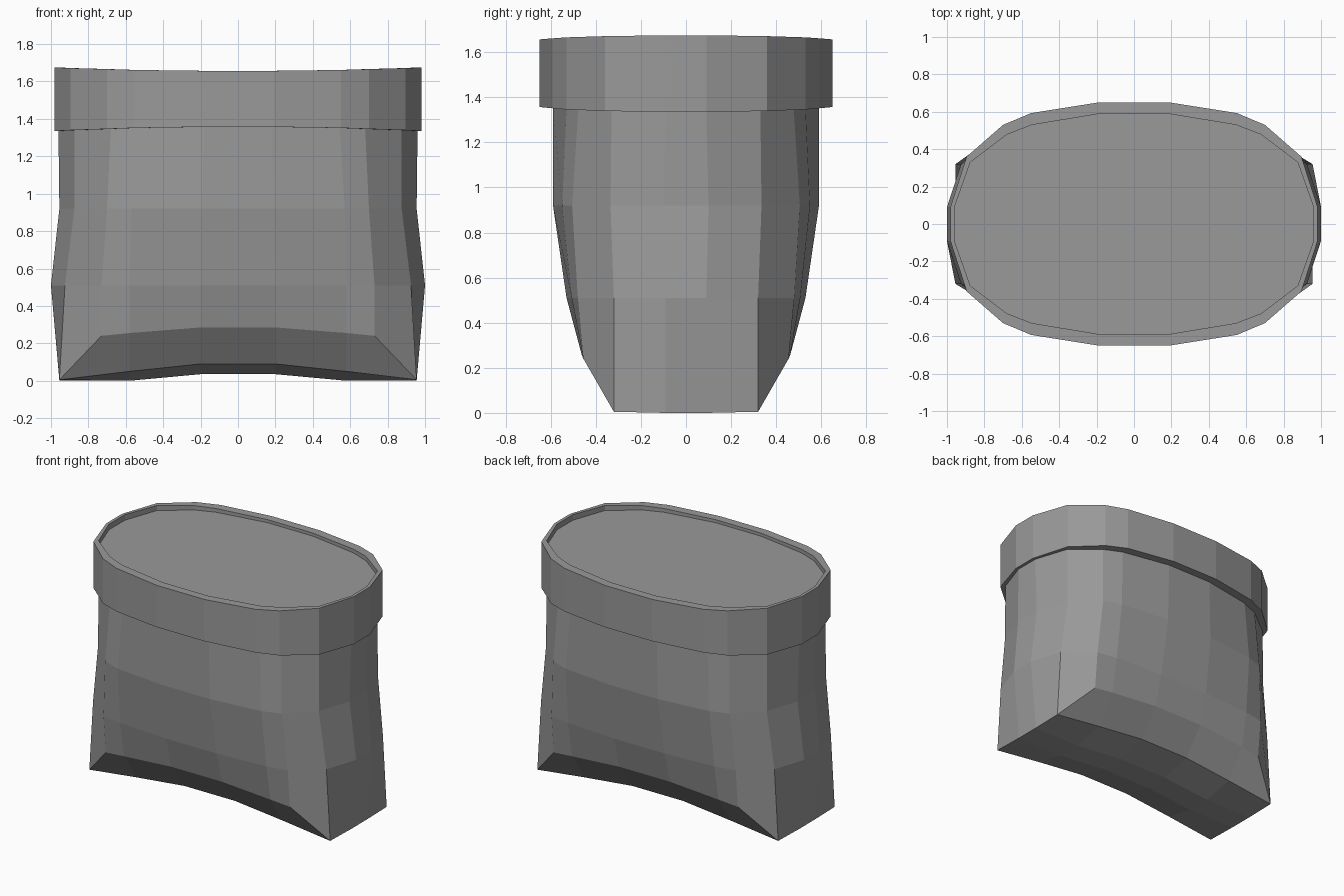
import bpy, bmesh

if "Cube" in bpy.data.objects:
    bpy.data.objects.remove(bpy.data.objects["Cube"])

# dark grey shared by both parts
grey = bpy.data.materials.new("dark_grey")
grey.diffuse_color = (.32, .32, .32, 1)
grey.use_nodes = True
grey.node_tree.nodes["Principled BSDF"].inputs["Base Color"].default_value = grey.diffuse_color


def make_part(name, quarter_faces):
    """Mirror faces of the +x/+y quarter across x and y, weld, flat shade."""
    bm = bmesh.new()
    for sx, sy in ((1, 1), (-1, 1), (-1, -1), (1, -1)):
        for face in quarter_faces:
            pts = [(x * sx, y * sy, z) for x, y, z in face]
            if sx * sy < 0:
                pts.reverse()
            bm.faces.new([bm.verts.new(p) for p in pts])
    bmesh.ops.remove_doubles(bm, verts=bm.verts[:], dist=0.0005)
    bmesh.ops.recalc_face_normals(bm, faces=bm.faces[:])
    me = bpy.data.meshes.new(name)
    bm.to_mesh(me)
    bm.free()
    me.materials.append(grey)
    ob = bpy.data.objects.new(name, me)
    bpy.context.collection.objects.link(ob)
    return ob


def full(row):
    """Extend a quarter row (x end first) onto both mirror planes."""
    (x0, y0, z0), (x1, y1, z1) = row[0], row[-1]
    return [(x0, 0, z0)] + list(row) + [(0, y1, z1)]


def strips(rows):
    return [(a[i], a[i + 1], b[i + 1], b[i])
            for a, b in zip(rows, rows[1:]) for i in range(len(a) - 1)]


def ring(outline, z, sag=0.0):
    """Ring at height z whose long sides are offset by sag."""
    f = (0, 0.2, 0.5, 0.75, 1)
    return full([(x, y, z + sag * k) for (x, y), k in zip(outline, f)])


# quarter outlines, from the narrow end round to the long side
outer = [(.982, .09), (.895, .36), (.70, .53), (.55, .593), (.19, .65)]
inner = [(.96, .09), (.875, .33), (.68, .478), (.545, .53), (.18, .59)]
waist = [(.955, .10), (.875, .335), (.70, .505), (.57, .55), (.19, .59)]
hip = [(1.0, .09), (.925, .32), (.73, .48), (.58, .507), (.20, .53)]

# body walls down to the slanted lower edge
lower = full([(.955, .09, 0), (.955, .32, .005), (.73, .455, .24),
              (.58, .462, .255), (.20, .47, .285)])
faces = strips([ring(inner, 1.335, .022), ring(waist, .92),
                ring(hip, .51), lower])

# bevelled long sides underneath and the arched bottom
a0, a, b, c, d, e, e0 = lower
fd, fe, f0 = (.58, .32, .05), (.20, .32, .09), (0, .32, .09)
g = [(.58, .09, 0), (.20, .09, .035), (0, .09, .035)]
h = [(x, 0, z) for x, y, z in g]
faces += [(c, b, fd, d), (d, fd, fe, e), (e, fe, f0, e0)]
faces += strips([[b, fd, fe, f0], [a] + g, [a0] + h])
make_part("body", faces)

# collar band with a shallow recessed lid
lid = ring(inner, 1.635)
band = strips([ring(inner, 1.335, .022), ring(outer, 1.335, .022),
               ring(outer, 1.675, -.018), ring(inner, 1.675, -.018), lid])
band.append(tuple(lid) + ((0, 0, 1.635),))
make_part("collar_and_lid", band)
